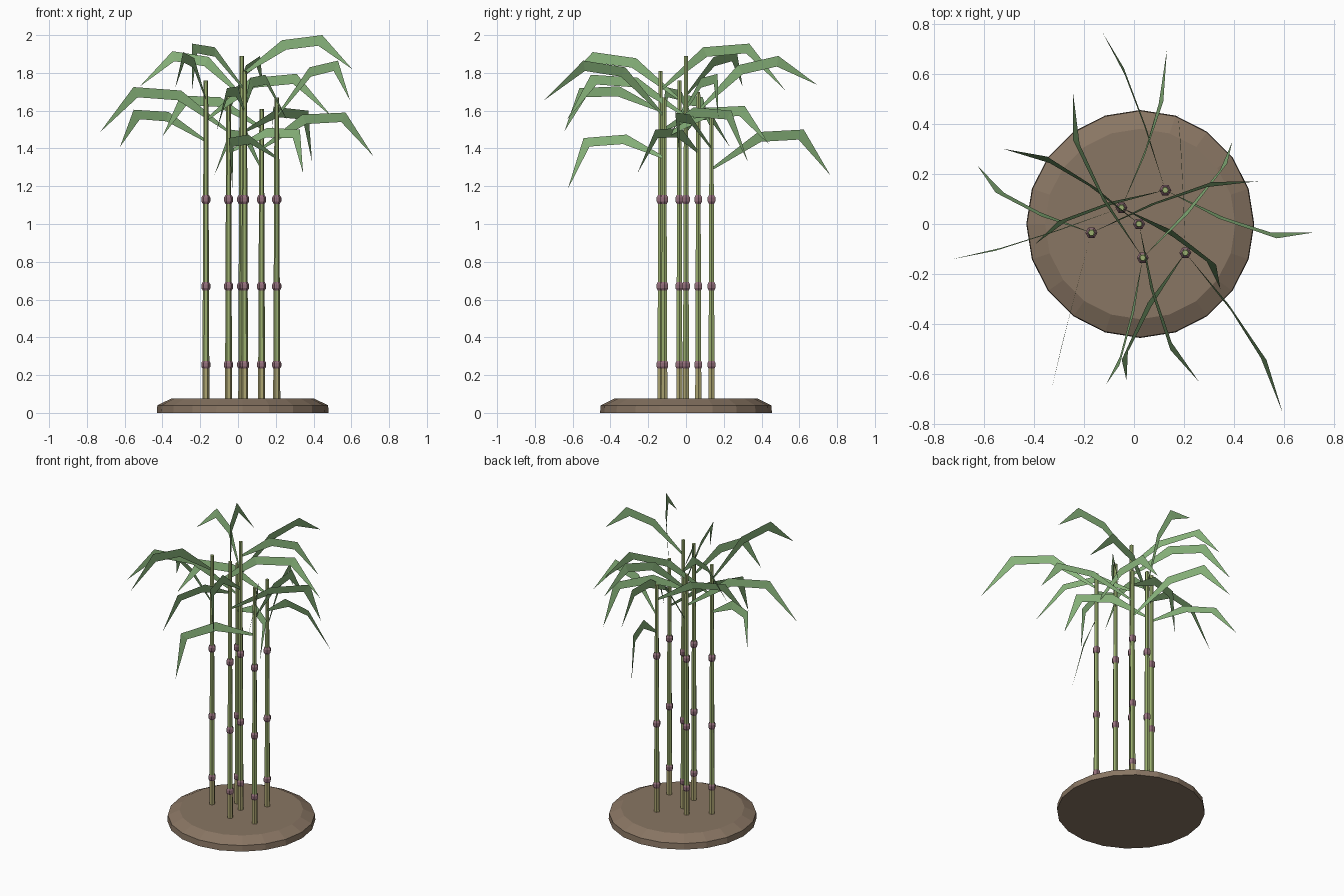
import bpy, math
from mathutils import Vector

if "Cube" in bpy.data.objects:
    bpy.data.objects.remove(bpy.data.objects["Cube"])


def mat(name, rgb):
    m = bpy.data.materials.new(name)
    m.diffuse_color = (*rgb, 1)
    m.use_nodes = True
    m.node_tree.nodes["Principled BSDF"].inputs["Base Color"].default_value = m.diffuse_color
    return m


SOIL = mat("soil", (0.25, 0.18, 0.125))
TAN = mat("dry_cane", (0.42, 0.38, 0.17))
CANE = mat("green_cane", (0.33, 0.43, 0.16))
NODE = mat("cane_node", (0.30, 0.16, 0.20))
LEAF = mat("leaf_green", (0.25, 0.46, 0.20))


def mesh(name, verts, faces, material):
    me = bpy.data.meshes.new(name)
    me.from_pydata(verts, [], faces)
    me.materials.append(material)
    bpy.context.collection.objects.link(bpy.data.objects.new(name, me))


def lathe(name, x, y, profile, n, material):
    """Capped solid of revolution from (radius, z) pairs."""
    verts = [(x + r * math.cos(math.tau * i / n), y + r * math.sin(math.tau * i / n), z)
             for r, z in profile for i in range(n)]
    faces = [(k * n + i, k * n + (i + 1) % n, (k + 1) * n + (i + 1) % n, (k + 1) * n + i)
             for k in range(len(profile) - 1) for i in range(n)]
    faces += [tuple(reversed(range(n))), tuple(range(len(verts) - n, len(verts)))]
    mesh(name, verts, faces, material)


def step(p, heading, reach, z):
    """Next point along a compass heading, at height z."""
    a = math.radians(heading)
    return Vector((p.x + reach * math.cos(a), p.y + reach * math.sin(a), z))


def leaf(name, root, heading, reach, turn, bend_z):
    """Arching ribbon: rises, levels off, then curls sideways and droops."""
    rise = (bend_z - root.z) / reach
    droop = math.radians(90 - 42 * rise)       # flatter leaves droop more steeply
    tip = 1.13 * reach
    mid = step(root, heading, reach, bend_z - 0.08 * (rise - 0.65))
    bend = step(mid, heading + turn / 4, reach, bend_z)
    end = step(bend, heading + turn, tip * math.cos(droop), bend_z - tip * math.sin(droop))
    p = [root, mid, bend, end]
    half = Vector((0, 0, 0.007))
    verts = [root + half, root - half]
    for i, width in ((1, 0.055), (2, 0.06)):   # width points to the inside of each bend
        inward = (p[i + 1] - p[i]).normalized() - (p[i] - p[i - 1]).normalized()
        verts += [p[i], p[i] + inward.normalized() * width]
    mesh(name, verts + [end], [(0, 1, 3, 2), (2, 3, 5, 4), (4, 5, 6)], LEAF)


# Soil mound
lathe("soil_mound", 0.025, 0, [(0.455, 0), (0.452, 0.04), (0.38, 0.075)], 20, SOIL)

# Canes: x, y, top, then leaves from the top down: heading, reach, turn, bend height
canes = [
    (0.02, 0.0, 1.89, (0, 0.213, 0, 2.0), (140, 0.228, 30, 1.915), (280, 0.26, 32, 1.79)),
    (-0.17, -0.035, 1.76, (255, 0.237, 2, 1.91), (26, 0.261, -25, 1.795), (162, 0.208, -38, 1.605)),
    (-0.05, 0.065, 1.70, (66, 0.228, 20, 1.89), (200, 0.266, -9, 1.725), (336, 0.222, -56, 1.50)),
    (0.125, 0.135, 1.61, (192, 0.224, 33, 1.68), (332, 0.243, 37, 1.59), (107, 0.258, 14, 1.50)),
    (0.035, -0.135, 1.81, (125, 0.274, -35, 1.955), (261, 0.22, -26, 1.72), (44, 0.253, 33, 1.60)),
    (0.205, -0.115, 1.67, (310, 0.269, -23, 1.865), (92, 0.213, 3, 1.625), (233, 0.25, 50, 1.455)),
]

for c, (x, y, top, *leaves) in enumerate(canes, 1):
    # Dry foot and tapering green stem
    lathe(f"cane_foot_{c}", x, y, [(0.019, 0.05), (0.018, 0.25)], 6, TAN)
    lathe(f"cane_stem_{c}", x, y, [(0.018, 0.25), (0.012, top)], 6, CANE)
    # Swollen nodes
    for k, z in enumerate((0.255, 0.67, 1.13), 1):
        lathe(f"cane_node_{c}_{k}", x, y,
              [(0.016, z - 0.023), (0.024, z - 0.01), (0.024, z + 0.01), (0.016, z + 0.023)], 6, NODE)
    # Leaves
    for k, shape in enumerate(leaves):
        leaf(f"leaf_{c}_{k + 1}", Vector((x, y, top - 0.10 - 0.11 * k)), *shape)
